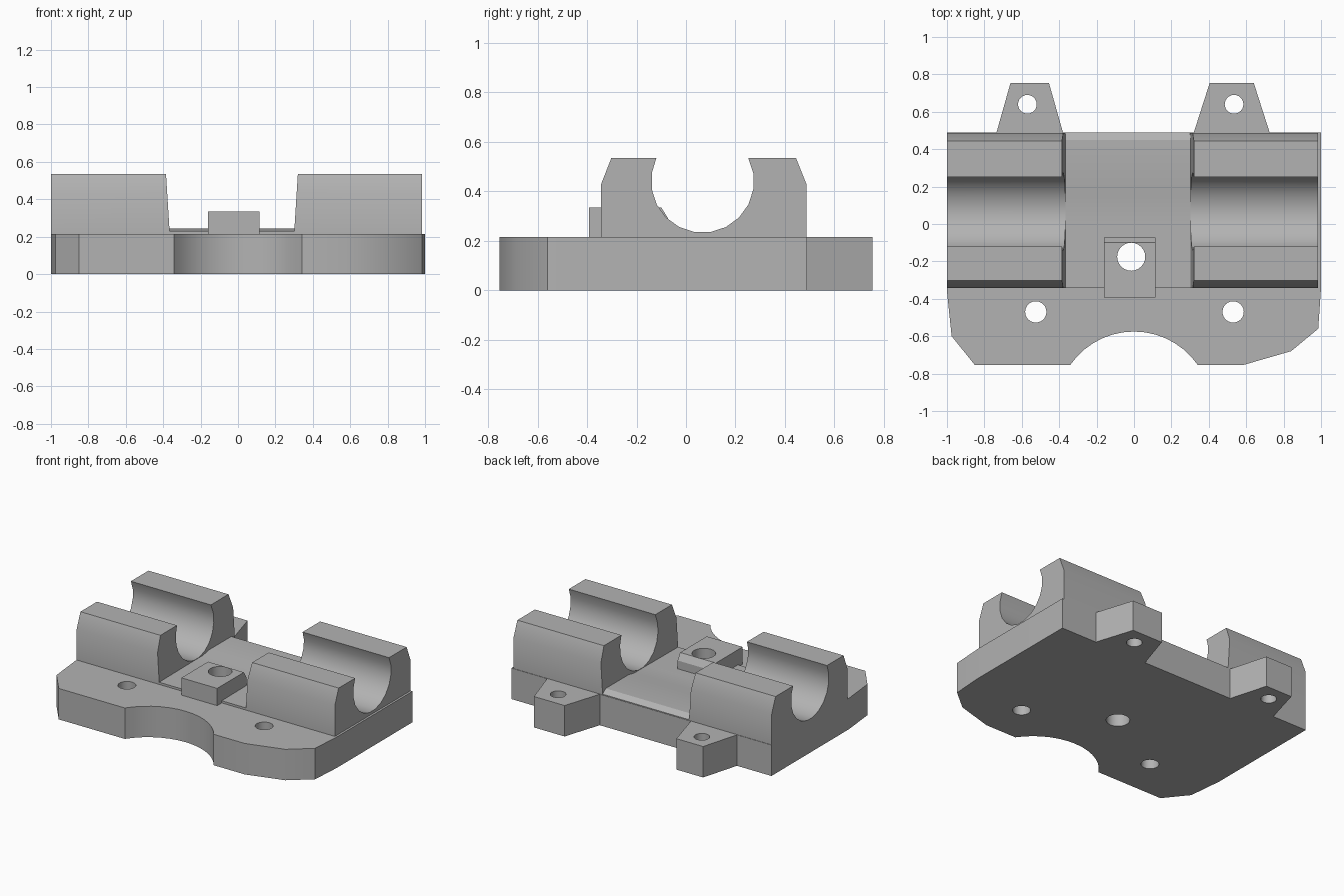
import bpy, bmesh, math
from mathutils import Vector

cube = bpy.data.objects.get("Cube")
if cube:
    bpy.data.objects.remove(cube, do_unlink=True)

grey = bpy.data.materials.new("plain grey")
grey.use_nodes = True
colour = (0.45, 0.45, 0.45, 1)
grey.diffuse_color = colour
grey.node_tree.nodes["Principled BSDF"].inputs["Base Color"].default_value = colour


def prism(name, start, end):
    """Join two matching outlines of 3D points into a solid."""
    bm = bmesh.new()
    a = [bm.verts.new(p) for p in start]
    b = [bm.verts.new(p) for p in end]
    bm.faces.new(a)
    bm.faces.new(b[::-1])
    n = len(a)
    for i in range(n):
        j = (i + 1) % n
        bm.faces.new((a[i], b[i], b[j], a[j]))
    bmesh.ops.recalc_face_normals(bm, faces=bm.faces)
    mesh = bpy.data.meshes.new(name)
    bm.to_mesh(mesh)
    bm.free()
    mesh.materials.append(grey)
    obj = bpy.data.objects.new(name, mesh)
    bpy.context.collection.objects.link(obj)
    return obj


def upright(name, outline, z0, z1):
    return prism(name, [(x, y, z0) for x, y in outline], [(x, y, z1) for x, y in outline])


def along_x(name, profile, x0, x1):
    """x0 and x1 are functions of height, so that ends can lean."""
    return prism(name, [(x0(z), y, z) for y, z in profile], [(x1(z), y, z) for y, z in profile])


def arc(cx, cy, r, a0, a1, n):
    angles = [math.radians(a0 + (a1 - a0) * i / n) for i in range(n + 1)]
    return [(cx + r * math.cos(a), cy + r * math.sin(a)) for a in angles]


def drill(obj, x, y, r):
    cutter = upright("hole_cutter", arc(x, y, r, 0, 345, 23), -0.1, 0.7)
    cutter.hide_render = True
    mod = obj.modifiers.new("hole", 'BOOLEAN')
    mod.operation = 'DIFFERENCE'
    mod.solver = 'EXACT'
    mod.object = cutter
    bpy.context.view_layer.objects.active = obj
    bpy.ops.object.modifier_apply(modifier=mod.name)
    bpy.data.objects.remove(cutter, do_unlink=True)


BASE_TOP = 0.215

# Base plate with a scalloped front edge and two rear lugs
outline = [(-1, 0.49), (-1, -0.36), (-0.975, -0.6), (-0.85, -0.755)]
outline += arc(0, -0.99, 0.415, 145.5, 34.5, 14)
outline += [(0.58, -0.755), (0.84, -0.68), (0.985, -0.56), (1, -0.34), (1, 0.49)]
outline += [(0.725, 0.49), (0.64, 0.755), (0.405, 0.755), (0.32, 0.49)]
outline += [(-0.38, 0.49), (-0.455, 0.755), (-0.66, 0.755), (-0.735, 0.49)]
base = upright("base_plate", outline, 0, BASE_TOP)
for x, y, r in [(-0.57, 0.64, 0.05), (0.535, 0.64, 0.05),
                (-0.525, -0.47, 0.057), (0.53, -0.47, 0.057)]:
    drill(base, x, y, r)

# Bearing cradles: chamfered blocks with a round channel
channel = arc(0.067, 0.441, 0.208, 153, 387, 13)
channel[0], channel[-1] = (-0.12, 0.535), (0.252, 0.535)
cradle = [(-0.343, 0.2), (-0.343, 0.43), (-0.302, 0.535)] + channel
cradle += [(0.445, 0.535), (0.487, 0.43), (0.487, 0.2)]


def lean(z):
    return 0.02 * (z - BASE_TOP) / 0.32


right_cradle = along_x("right_cradle", cradle, lambda z: -1, lambda z: -0.365 - lean(z))
left_cradle = along_x("left_cradle", cradle, lambda z: 0.3 + lean(z), lambda z: 0.985)

# Low floor between the cradles
floor_profile = [(-0.343, 0.2), (-0.343, 0.23), (0, 0.233), (0.14, 0.233),
                 (0.2, 0.245), (0.45, 0.245), (0.487, 0.22), (0.487, 0.2)]
middle_floor = along_x("middle_floor", floor_profile, lambda z: -0.37, lambda z: 0.305)

# Fastening boss, trimmed at the back by the channel
boss_profile = [(-0.393, 0.2), (-0.393, 0.335), (-0.1, 0.335), (-0.072, 0.29), (-0.072, 0.2)]
boss = along_x("fastening_boss", boss_profile, lambda z: -0.16, lambda z: 0.115)

for part in (base, middle_floor, boss):
    drill(part, -0.015, -0.175, 0.075)

# Smooth the curves and keep the edges crisp
for part in (base, right_cradle, left_cradle, middle_floor, boss):
    bpy.ops.object.select_all(action='DESELECT')
    part.select_set(True)
    bpy.context.view_layer.objects.active = part
    bpy.ops.object.shade_smooth_by_angle(angle=math.radians(30))
